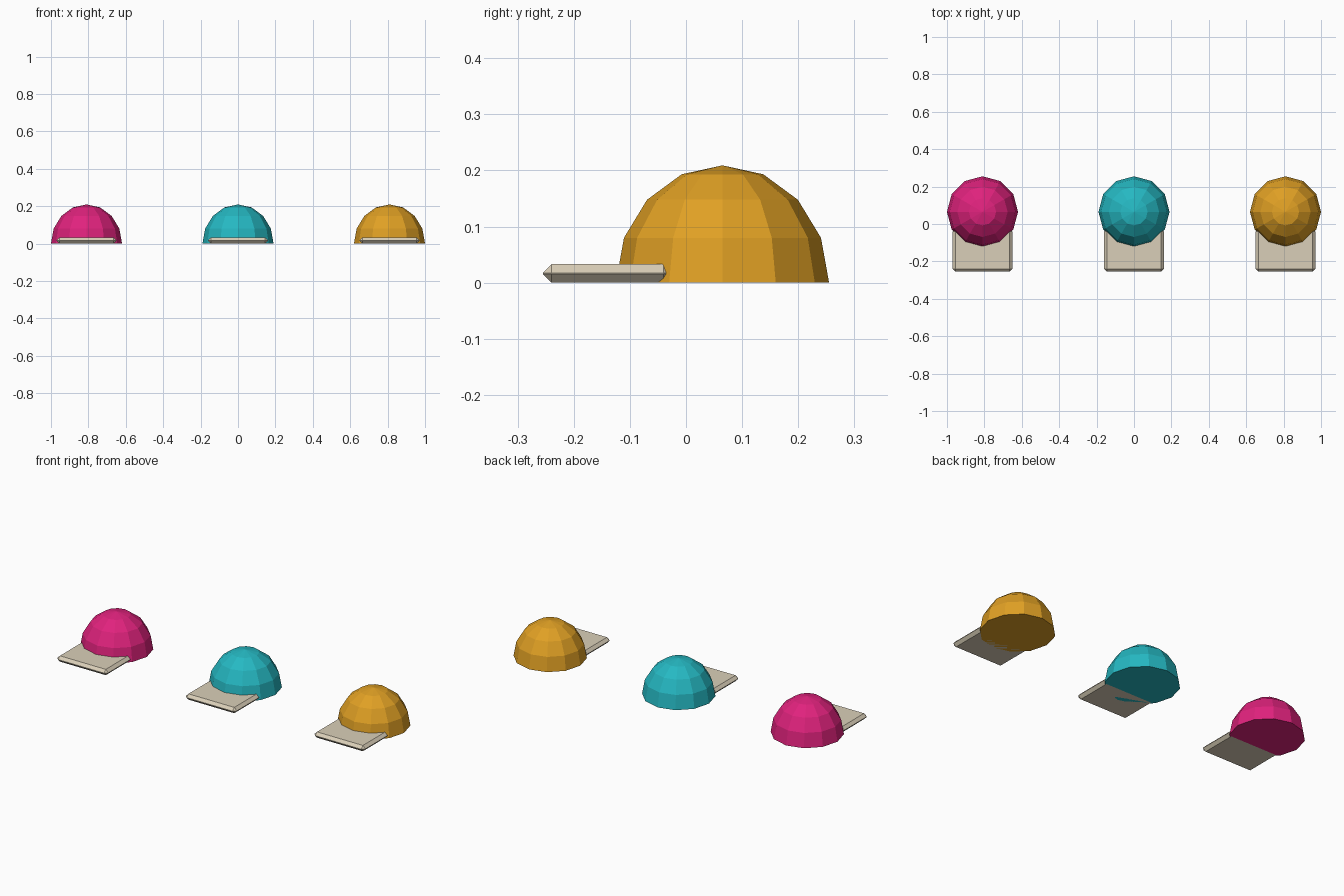
import bpy, bmesh, math
from mathutils import Matrix, Vector

if "Cube" in bpy.data.objects:
    bpy.data.objects.remove(bpy.data.objects["Cube"])


def material(name, rgb):
    # sRGB bytes to linear diffuse colour
    lin = [((c / 255 + 0.055) / 1.055) ** 2.4 for c in rgb]
    m = bpy.data.materials.new(name)
    m.diffuse_color = (*lin, 1)
    m.use_nodes = True
    m.node_tree.nodes["Principled BSDF"].inputs["Base Color"].default_value = m.diffuse_color
    return m


def finish(bm, name, mat):
    bmesh.ops.recalc_face_normals(bm, faces=bm.faces)
    me = bpy.data.meshes.new(name)
    bm.to_mesh(me)
    bm.free()
    me.materials.append(mat)
    ob = bpy.data.objects.new(name, me)
    bpy.context.collection.objects.link(ob)
    return ob


def dome(name, x, mat):
    # upper half of a 12 x 8 sphere, closed underneath
    bm = bmesh.new()
    bmesh.ops.create_uvsphere(bm, u_segments=12, v_segments=8, radius=1)
    bmesh.ops.delete(bm, geom=[v for v in bm.verts if v.co.z < -0.01], context='VERTS')
    bmesh.ops.holes_fill(bm, edges=[e for e in bm.edges if e.is_boundary], sides=0)
    bmesh.ops.transform(bm, verts=bm.verts, matrix=Matrix.Translation((x, 0.065, 0))
                        @ Matrix.Diagonal((0.19, 0.19, 0.209, 1)))
    finish(bm, name, mat)


def plate(name, x, mat):
    # thin slab with chamfered edges in front of the dome
    bm = bmesh.new()
    bmesh.ops.create_cube(bm, size=1)
    bmesh.ops.scale(bm, vec=Vector((0.32, 0.23, 0.033)), verts=bm.verts)
    bmesh.ops.bevel(bm, geom=bm.edges[:], offset=0.0155, segments=1, affect='EDGES')
    bmesh.ops.translate(bm, vec=Vector((x, -0.14, 0.0165)), verts=bm.verts)
    finish(bm, name, mat)


stone = material("pale_stone", (218, 207, 184))
for label, x, rgb in (("pink", -0.81, (224, 34, 125)),
                      ("teal", 0, (37, 184, 194)),
                      ("gold", 0.81, (224, 160, 36))):
    dome(label + "_dome", x, material(label, rgb))
    plate(label + "_plate", x, stone)
